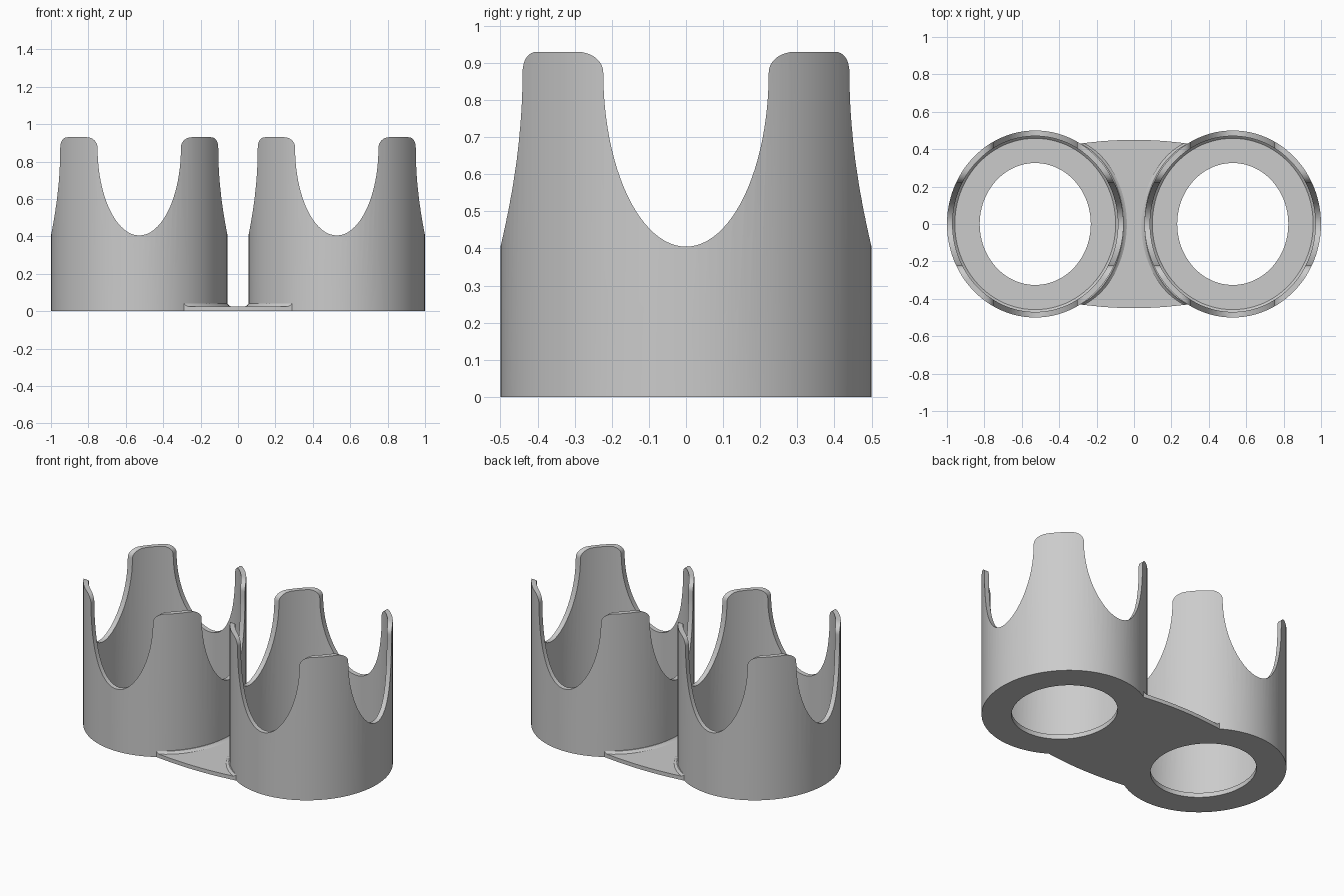
import bpy, bmesh, math

cube = bpy.data.objects.get("Cube")
if cube:
    bpy.data.objects.remove(cube)

CX, RX, RY = 0.528, 0.472, 0.5     # cup centre and outer radii
TOP, FLOOR = 0.93, 0.03

grey = bpy.data.materials.new("light grey")
grey.use_nodes = True
grey.diffuse_color = (0.6, 0.6, 0.6, 1)
grey.node_tree.nodes["Principled BSDF"].inputs["Base Color"].default_value = (0.6, 0.6, 0.6, 1)


def make_object(name, bm):
    bmesh.ops.recalc_face_normals(bm, faces=bm.faces)
    mesh = bpy.data.meshes.new(name)
    bm.to_mesh(mesh)
    bm.free()
    mesh.materials.append(grey)
    obj = bpy.data.objects.new(name, mesh)
    bpy.context.collection.objects.link(obj)
    return obj


def smooth(obj):
    bpy.ops.object.select_all(action='DESELECT')
    obj.select_set(True)
    bpy.context.view_layer.objects.active = obj
    bpy.ops.object.shade_smooth_by_angle(angle=math.radians(30))


def cup_body(name, cx, seg=96):
    """Oval cup with an open floor, lofted from (rx, ry, z) rings."""
    wall, cove = 0.03, 0.012
    rings = [(0.297, 0.326, 0), (RX, RY, 0), (RX, RY, TOP),
             (RX - wall, RY - wall, TOP), (RX - wall, RY - wall, FLOOR + cove),
             (RX - wall - cove, RY - wall - cove, FLOOR), (0.297, 0.326, FLOOR)]
    bm = bmesh.new()
    loops = []
    for rx, ry, z in rings:
        angles = [math.tau * i / seg for i in range(seg)]
        loops.append([bm.verts.new((cx + rx * math.cos(a), ry * math.sin(a), z)) for a in angles])
    for a, b in zip(loops, loops[1:] + loops[:1]):
        for i in range(seg):
            j = (i + 1) % seg
            bm.faces.new((a[i], a[j], b[j], b[i]))
    return make_object(name, bm)


def notch_cutter(name, cx, along_x, flare):
    """U-shaped notch with flared upper corners, extruded through the cup."""
    w, zc, depth, n = 0.223, 0.875, 0.47, 24
    half = [(w * math.sin(t), zc - depth * math.cos(t))
            for t in (math.pi / 2 * i / n for i in range(n + 1))]
    half += [(w + flare * (1 - math.cos(t)), zc + (TOP - zc) * math.sin(t))
             for t in (math.pi / 2 * i / 8 for i in range(1, 9))]
    half.append((w + flare, 1.1))
    outline = [(-u, z) for u, z in reversed(half[1:])] + half
    bm = bmesh.new()
    ends = []
    for s in (-0.7, 0.7):
        ends.append([bm.verts.new((cx + s, u, z) if along_x else (cx + u, s, z))
                     for u, z in outline])
    a, b = ends
    bm.faces.new(a)
    bm.faces.new(b)
    for i in range(len(a)):
        j = (i + 1) % len(a)
        bm.faces.new((a[i], a[j], b[j], b[i]))
    obj = make_object(name, bm)
    obj.hide_render = True
    return obj


def make_cup(name, cx):
    cup = cup_body(name, cx)
    cutters = [notch_cutter("side_notch", cx, True, 0.07),
               notch_cutter("front_notch", cx, False, 0.058)]
    for cutter in cutters:
        mod = cup.modifiers.new(cutter.name, 'BOOLEAN')
        mod.operation = 'DIFFERENCE'
        mod.solver = 'EXACT'
        mod.object = cutter
    bpy.context.view_layer.update()
    graph = bpy.context.evaluated_depsgraph_get()
    mesh = bpy.data.meshes.new_from_object(cup.evaluated_get(graph))
    cup.modifiers.clear()
    cup.data = mesh
    for cutter in cutters:
        bpy.data.objects.remove(cutter)
    smooth(cup)


def make_bridge(rows=40):
    """Thin plate between the cups, coved up against both walls."""
    # (distance in from the wall, height)
    profile = [(-0.012, 0.04), (0, 0.04), (0.006, 0.032), (0.018, 0.025)]
    bm = bmesh.new()
    top, bottom = [], []
    for r in range(rows + 1):
        t = -1 + 2 * r / rows
        edge = CX - RX * math.sqrt(1 - (t * 0.43 / RY) ** 2)
        left = [(-edge + d, z) for d, z in profile]
        middle = [(edge * k / 5, 0.025) for k in range(-3, 4)]
        right = [(-x, z) for x, z in reversed(left)]
        pts = [(x, t * (0.45 - 0.24 * x * x), z) for x, z in left + middle + right]
        top.append([bm.verts.new(p) for p in pts])
        bottom.append([bm.verts.new((x, y, 0)) for x, y, z in pts])
    cols = len(top[0])
    for grid in (top, bottom):
        for a, b in zip(grid, grid[1:]):
            for c in range(cols - 1):
                bm.faces.new((a[c], a[c + 1], b[c + 1], b[c]))
    for r in (0, rows):
        for c in range(cols - 1):
            bm.faces.new((top[r][c], top[r][c + 1], bottom[r][c + 1], bottom[r][c]))
    for c in (0, cols - 1):
        for r in range(rows):
            bm.faces.new((top[r][c], top[r + 1][c], bottom[r + 1][c], bottom[r][c]))
    smooth(make_object("bridge_plate", bm))


make_cup("left_cup", CX)
make_cup("right_cup", -CX)
make_bridge()
